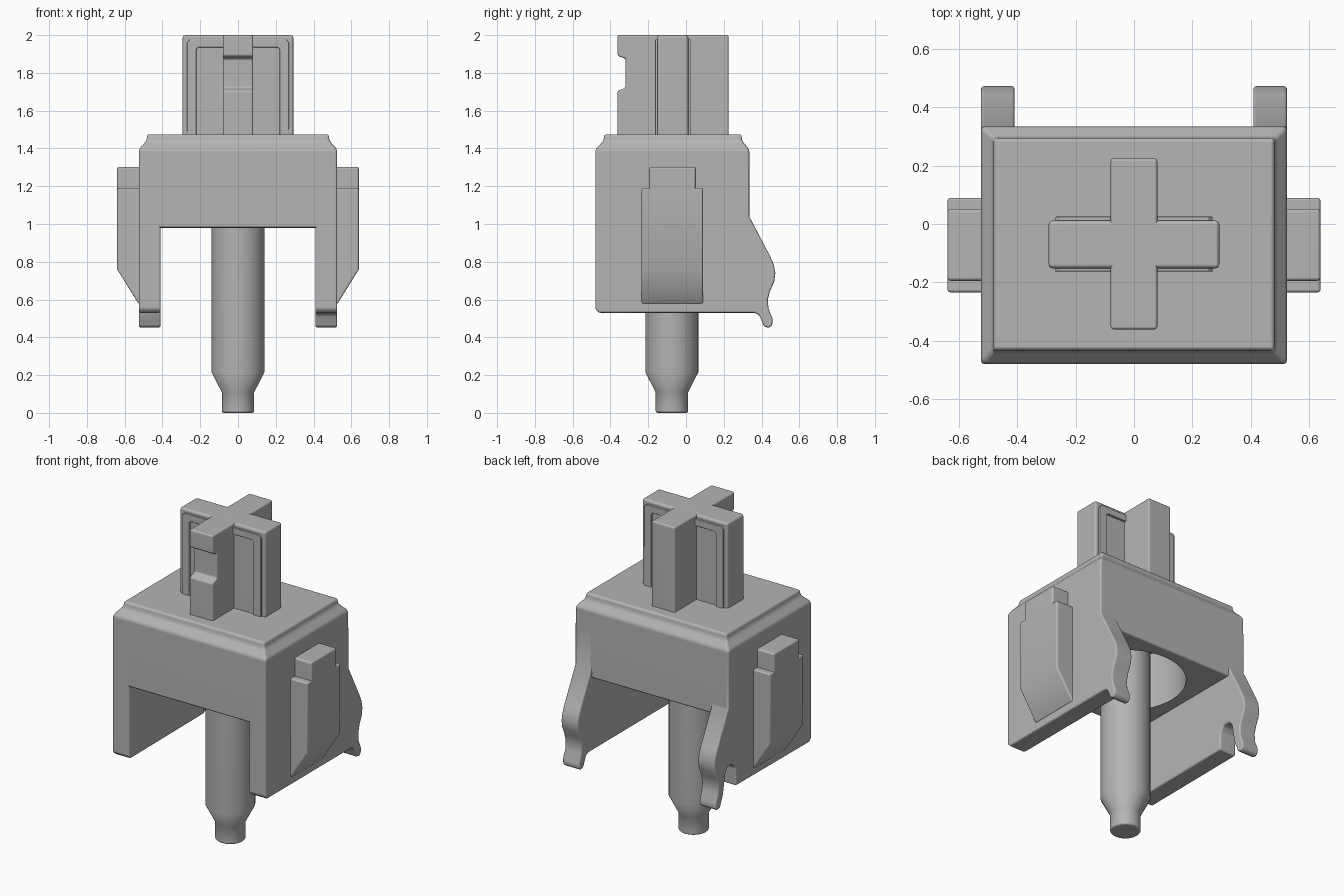
import bpy, bmesh, math
from mathutils import Vector

cube = bpy.data.objects.get("Cube")
if cube:
    bpy.data.objects.remove(cube, do_unlink=True)

grey = bpy.data.materials.new("matte_grey")
grey.use_nodes = True
GREY = (0.46, 0.46, 0.46, 1)
grey.diffuse_color = GREY
grey.node_tree.nodes["Principled BSDF"].inputs["Base Color"].default_value = GREY

AXIS_Y = -0.075  # depth of the plunger axis


def finish(name, bm, bevel=0.0, cutter=None):
    """Turn a bmesh into a softened, shaded object."""
    bmesh.ops.recalc_face_normals(bm, faces=bm.faces)
    mesh = bpy.data.meshes.new(name)
    bm.to_mesh(mesh)
    bm.free()
    mesh.materials.append(grey)
    ob = bpy.data.objects.new(name, mesh)
    bpy.context.collection.objects.link(ob)
    bpy.ops.object.select_all(action='DESELECT')
    ob.select_set(True)
    bpy.context.view_layer.objects.active = ob
    if bevel:
        mod = ob.modifiers.new("soft_edges", 'BEVEL')
        mod.width, mod.segments = bevel, 3
        mod.limit_method, mod.angle_limit = 'ANGLE', math.radians(32)
        bpy.ops.object.modifier_apply(modifier=mod.name)
    if cutter:
        mod = ob.modifiers.new("cut", 'BOOLEAN')
        mod.operation, mod.object, mod.solver = 'DIFFERENCE', cutter, 'EXACT'
        bpy.ops.object.modifier_apply(modifier=mod.name)
    bpy.ops.object.shade_smooth_by_angle(angle=math.radians(35))
    mod = ob.modifiers.new("even_normals", 'WEIGHTED_NORMAL')
    mod.keep_sharp = True
    return ob


def loft(name, rings, bevel=0.0, cutter=None):
    """Skin a closed solid through rings with equal point counts."""
    bm = bmesh.new()
    loops = [[bm.verts.new(p) for p in ring] for ring in rings]
    n = len(loops[0])
    for a, b in zip(loops, loops[1:]):
        for i in range(n):
            j = (i + 1) % n
            bm.faces.new((a[i], a[j], b[j], b[i]))
    bm.faces.new(loops[0][::-1])
    bm.faces.new(loops[-1])
    return finish(name, bm, bevel, cutter)


def side_prism(name, outline, x0, x1, bevel=0.0):
    """Extrude a (y, z) outline across x."""
    return loft(name, [[(x, y, z) for y, z in outline] for x in (x0, x1)], bevel)


def rect(x0, x1, y0, y1, z):
    return [(x0, y0, z), (x1, y0, z), (x1, y1, z), (x0, y1, z)]


def box(name, x0, x1, y0, y1, z0, z1, bevel=0.0):
    return loft(name, [rect(x0, x1, y0, y1, z) for z in (z0, z1)], bevel)


def lathe(name, profile, bevel=0.0, sides=48):
    """Round solid about the plunger axis from (radius, z) pairs."""
    turn = [2 * math.pi * i / sides for i in range(sides)]
    return loft(name, [[(r * math.cos(t), AXIS_Y + r * math.sin(t), z) for t in turn]
                       for r, z in profile], bevel)


# Housing block with stepped top and round spring well underneath
well_cutter = lathe("well_cutter", [(0.34, 0.8), (0.34, 1.33)])
loft("housing_block", [rect(-w, w, y0, y1, z) for w, y0, y1, z in (
    (0.525, -0.48, 0.335, 0.98), (0.525, -0.48, 0.335, 1.395),
    (0.485, -0.437, 0.297, 1.44), (0.48, -0.432, 0.293, 1.475))],
    0.012, well_cutter)
bpy.data.objects.remove(well_cutter, do_unlink=True)

# Side walls with curved hooks at the back; one has a relief notch
hook = [(0.335, 1.3), (0.335, 1.04), (0.445, 0.83), (0.465, 0.785), (0.473, 0.74),
        (0.467, 0.695), (0.445, 0.645), (0.433, 0.6), (0.437, 0.55), (0.458, 0.5),
        (0.457, 0.465), (0.438, 0.45), (0.412, 0.458), (0.4, 0.49), (0.385, 0.52)]
notch = [(0.375, 0.57), (0.36, 0.65), (0.335, 0.68), (0.29, 0.68),
         (0.265, 0.65), (0.26, 0.535)]
front_edge = [(-0.46, 0.53), (-0.48, 0.55), (-0.48, 1.3)]
side_prism("left_wall", hook + [(0.36, 0.53)] + front_edge, 0.41, 0.525, 0.01)
side_prism("right_wall", hook + notch + front_edge, -0.525, -0.41, 0.01)

# Side guide rails with a narrower head and a tapered foot
for side, s in (("left", 1), ("right", -1)):
    loft(side + "_rail", [rect(*sorted((s * 0.5, s * x)), -0.235, 0.09, z)
                          for x, z in ((0.525, 0.575), (0.64, 0.76), (0.64, 1.19))], 0.01)
    box(side + "_rail_head", *sorted((s * 0.5, s * 0.64)), -0.195, 0.052, 1.1, 1.303, 0.012)

# Round plunger with a stepped tip
lathe("plunger", [(0.086, 0), (0.086, 0.11), (0.14, 0.215), (0.14, 1.4)], 0.012)

# Cross bar running side to side, with raised frames on both faces
box("cross_bar_wide", -0.293, 0.293, -0.152, 0.012, 1.45, 2.0, 0.014)


def frame(name, y0, y1):
    arch = [(-0.27, 1.46), (-0.27, 1.96), (-0.255, 1.977), (0.255, 1.977), (0.27, 1.96),
            (0.27, 1.46), (0.22, 1.46), (0.22, 1.925), (0.21, 1.935), (-0.21, 1.935),
            (-0.22, 1.925), (-0.22, 1.46)]
    loft(name, [[(x, y, z) for x, z in arch] for y in (y0, y1)], 0.003)


frame("front_frame", -0.163, -0.14)
frame("back_frame", 0.0, 0.025)

# Cross bar running front to back, notched on its front edge
side_prism("cross_bar_deep", [
    (-0.362, 1.45), (-0.362, 1.705), (-0.32, 1.722), (-0.32, 1.875), (-0.362, 1.89),
    (-0.362, 2.0), (0.225, 2.0), (0.225, 1.45)], -0.08, 0.08, 0.01)
